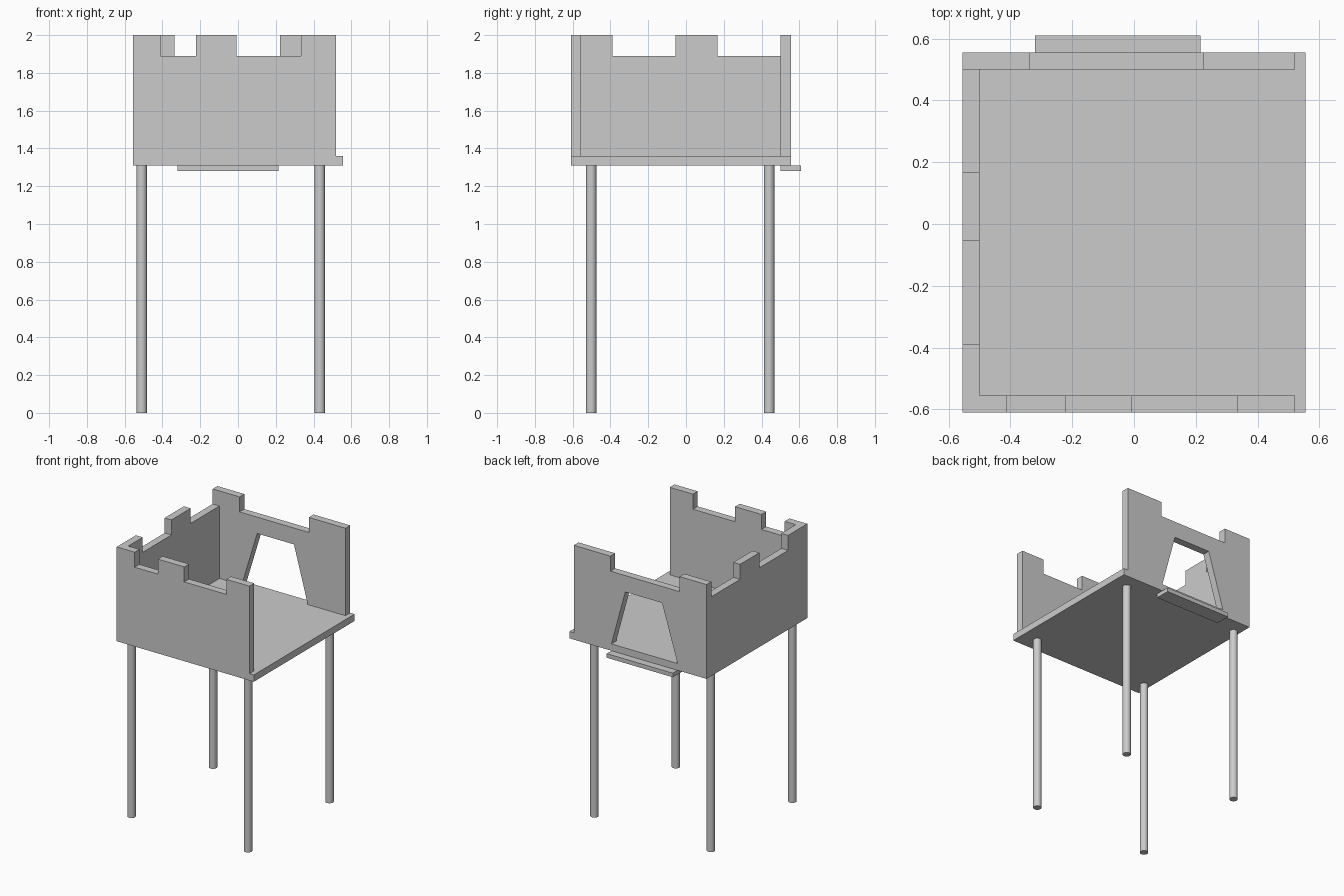
import bpy, bmesh, math
from mathutils import Vector

if "Cube" in bpy.data.objects:
    bpy.data.objects.remove(bpy.data.objects["Cube"])

FLOOR_Z, FLOOR_T = 1.31, 0.05
BASE, LOW, TOP = 1.36, 1.89, 2.0


def finish(name, bm):
    bmesh.ops.recalc_face_normals(bm, faces=bm.faces)
    mesh = bpy.data.meshes.new(name)
    bm.to_mesh(mesh)
    bm.free()
    obj = bpy.data.objects.new(name, mesh)
    bpy.context.collection.objects.link(obj)
    return obj


def prism(name, points, offset):
    """Extrude a closed outline along an offset vector."""
    bm = bmesh.new()
    face = bm.faces.new([bm.verts.new(p) for p in points])
    new = bmesh.ops.extrude_face_region(bm, geom=[face], use_keep_orig=True)
    verts = [g for g in new["geom"] if isinstance(g, bmesh.types.BMVert)]
    bmesh.ops.translate(bm, verts=verts, vec=Vector(offset))
    return finish(name, bm)


def box(name, x0, x1, y0, y1, z0, z1):
    return prism(name, [(x0, y0, z0), (x1, y0, z0), (x1, y1, z0), (x0, y1, z0)],
                 (0, 0, z1 - z0))


def battlement(start, end, notches, opening=()):
    """Wall outline (along, z): notched top edge, optional opening in the base."""
    pts = [(start, BASE), (start, TOP)]
    for a, b in notches:
        pts += [(a, TOP), (a, LOW), (b, LOW)]
        if b < end:
            pts.append((b, TOP))
    if notches[-1][1] < end:
        pts.append((end, TOP))
    pts.append((end, BASE))
    return pts + list(opening)


# Platform and entrance ledge
box("floor", -0.555, 0.555, -0.61, 0.555, FLOOR_Z, FLOOR_Z + FLOOR_T)
box("entrance_ledge", -0.32, 0.215, 0.5, 0.61, 1.28, FLOOR_Z)

# Front wall
outline = battlement(-0.555, 0.52, [(-0.41, -0.222), (-0.008, 0.333)])
prism("front_wall", [(x, -0.61, z) for x, z in outline], (0, 0.055, 0))

# Left wall
outline = battlement(-0.555, 0.5, [(-0.388, -0.055), (0.167, 0.5)])
prism("left_wall", [(-0.555, y, z) for y, z in outline], (0.055, 0, 0))

# Back wall with tapered doorway
doorway = [(0.215, BASE), (0.103, 1.77), (-0.195, 1.77), (-0.32, BASE)]
outline = battlement(-0.555, 0.52, [(-0.337, 0.223)], doorway)
prism("back_wall", [(x, 0.5, z) for x, z in outline], (0, 0.055, 0))

# Legs
for side, x in (("left", -0.51), ("right", 0.433)):
    for end, y in (("front", -0.502), ("back", 0.44)):
        bpy.ops.mesh.primitive_cylinder_add(
            vertices=32, radius=0.028, depth=FLOOR_Z, location=(x, y, FLOOR_Z / 2))
        leg = bpy.context.object
        leg.name = f"{end}_{side}_leg"
        bpy.ops.object.shade_smooth_by_angle(angle=math.radians(30))
